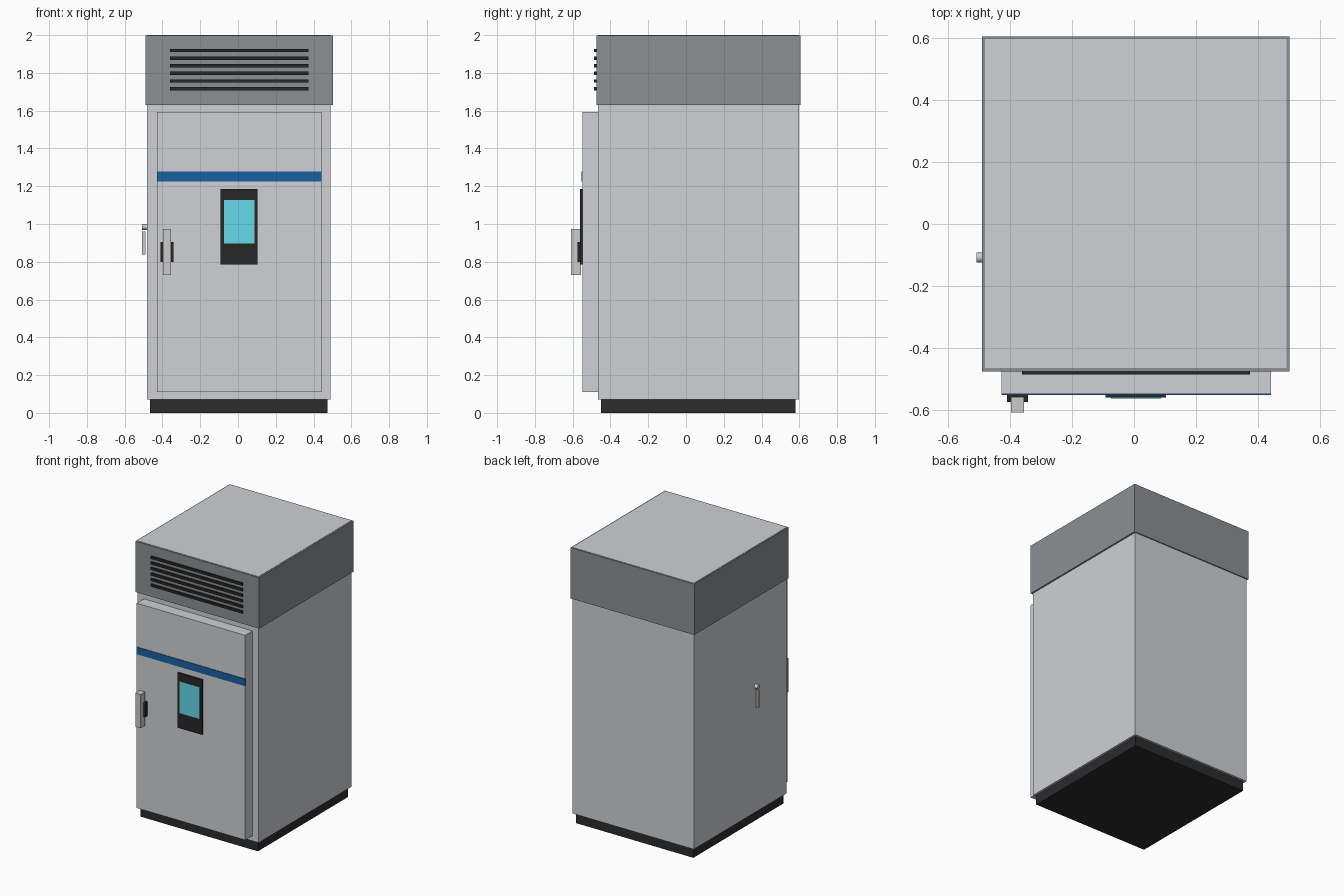
import bpy
import math

if "Cube" in bpy.data.objects:
    bpy.data.objects.remove(bpy.data.objects["Cube"])


def material(name, r, g, b):
    m = bpy.data.materials.new(name)
    m.diffuse_color = (r, g, b, 1)
    m.use_nodes = True
    m.node_tree.nodes["Principled BSDF"].inputs["Base Color"].default_value = m.diffuse_color
    return m


LIGHT = material("light_steel", 0.62, 0.64, 0.66)
STEEL = material("dark_steel", 0.26, 0.28, 0.29)
BLACK = material("black_plastic", 0.02, 0.02, 0.022)
BASE = material("base_black", 0.025, 0.025, 0.027)
BLUE = material("blue_stripe", 0.01, 0.12, 0.36)
CYAN = material("screen_cyan", 0.13, 0.7, 0.8)
CHROME = material("bright_metal", 0.75, 0.77, 0.78)


def box(name, x, y, z, mat):
    """Box from (min, max) pairs on each axis."""
    bpy.ops.mesh.primitive_cube_add(size=1)
    o = bpy.context.object
    o.name = name
    o.location = [(a + b) / 2 for a, b in (x, y, z)]
    o.scale = [b - a for a, b in (x, y, z)]
    bpy.ops.object.transform_apply(location=False, rotation=False, scale=True)
    o.data.materials.append(mat)
    return o


# Cabinet: plinth, body and the slightly wider top housing around it
box("plinth", (-0.465, 0.475), (-0.45, 0.58), (0, 0.075), BASE)
box("cabinet_body", (-0.481, 0.491), (-0.465, 0.597), (0.072, 2.0), LIGHT)
box("top_housing", (-0.49, 0.502), (-0.475, 0.605), (1.63, 1.998), STEEL)

# Ventilation slats
for i in range(6):
    z = 1.717 + i * 0.0403
    box(f"vent_slat_{i + 1}", (-0.361, 0.374), (-0.486, -0.47),
        (z - 0.009, z + 0.009), BLACK)

# Door with stripe
box("door", (-0.428, 0.441), (-0.548, -0.46), (0.11, 1.593), LIGHT)
box("door_stripe", (-0.428, 0.441), (-0.552, -0.54), (1.226, 1.278), BLUE)

# Control panel and screen
box("control_panel", (-0.092, 0.103), (-0.56, -0.54), (0.786, 1.184), BLACK)
box("screen", (-0.074, 0.087), (-0.562, -0.555), (0.897, 1.127), CYAN)

# Door handle on its mount
box("handle_mount", (-0.409, -0.341), (-0.574, -0.54), (0.8, 0.905), BLACK)
box("door_handle", (-0.397, -0.354), (-0.608, -0.557), (0.73, 0.974), CHROME)

# Side latch: round pivot with a hanging lever
bpy.ops.mesh.primitive_cylinder_add(vertices=24, radius=0.016, depth=0.03,
                                    location=(-0.492, -0.108, 0.985),
                                    rotation=(0, math.pi / 2, 0))
pivot = bpy.context.object
pivot.name = "latch_pivot"
pivot.data.materials.append(CHROME)
bpy.ops.object.shade_smooth_by_angle()
box("latch_lever", (-0.508, -0.49), (-0.116, -0.1), (0.838, 0.96), CHROME)
